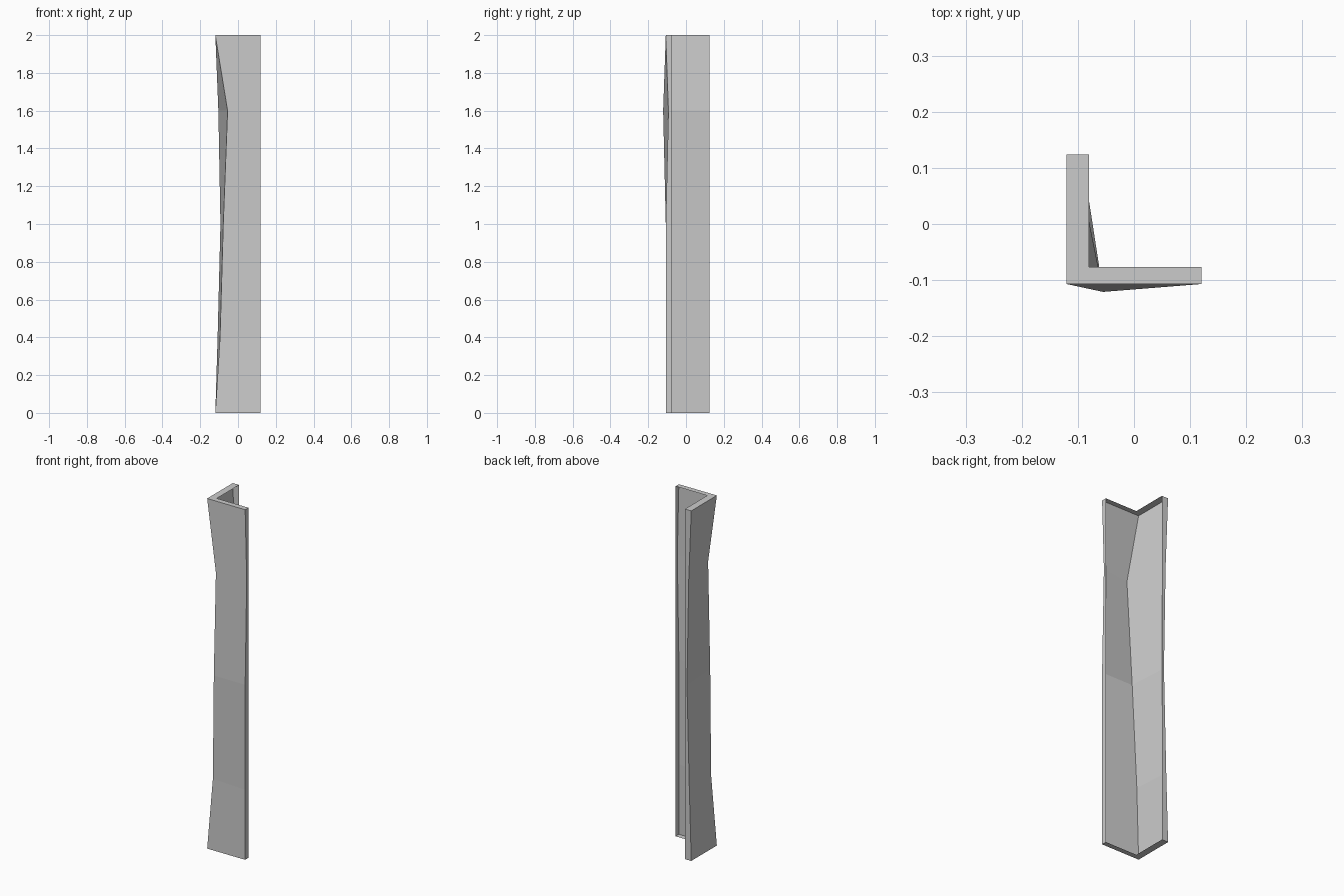
import bpy
import bmesh

if "Cube" in bpy.data.objects:
    bpy.data.objects.remove(bpy.data.objects["Cube"])

# Worn corner post: an open L-shaped shell, chipped differently at each height.
# Per level: z, outer corner (x, y), outer y of the front tip, outer x of the side tip
LEVELS = [
    (0.0, (-0.120, -0.107), -0.107, -0.120),
    (0.4, (-0.095, -0.091), -0.107, -0.108),
    (1.0, (-0.078, -0.107), -0.107, -0.093),
    (1.6, (-0.055, -0.121), -0.093, -0.104),
    (2.0, (-0.120, -0.107), -0.107, -0.120),
]
TIP_X, TIP_Y = 0.120, 0.124       # ends of the two legs
INNER_X, INNER_Y = -0.080, -0.077  # inner edges of the legs

bm = bmesh.new()

# Outline at each level: side tip inner/outer, corner, front tip outer/inner
rings = []
for z, corner, front_y, side_x in LEVELS:
    outline = [(INNER_X, TIP_Y), (side_x, TIP_Y), corner,
               (TIP_X, front_y), (TIP_X, INNER_Y)]
    rings.append([bm.verts.new((x, y, z)) for x, y in outline])

# Outer walls and the narrow returns at the leg tips (the inside stays open)
for lo, up in zip(rings, rings[1:]):
    for i in range(4):
        bm.faces.new((lo[i], lo[i + 1], up[i + 1], up[i]))

# L-shaped caps at the foot and the top, two quads meeting at the corner
for ring, z, flip in ((rings[0], 0.0, True), (rings[-1], 2.0, False)):
    inner = bm.verts.new((INNER_X, INNER_Y, z))
    for quad in ((ring[0], ring[1], ring[2], inner),
                 (inner, ring[2], ring[3], ring[4])):
        bm.faces.new(quad[::-1] if flip else quad)

mesh = bpy.data.meshes.new("corner_post")
bm.to_mesh(mesh)
bm.free()
post = bpy.data.objects.new("corner_post", mesh)
bpy.context.collection.objects.link(post)
